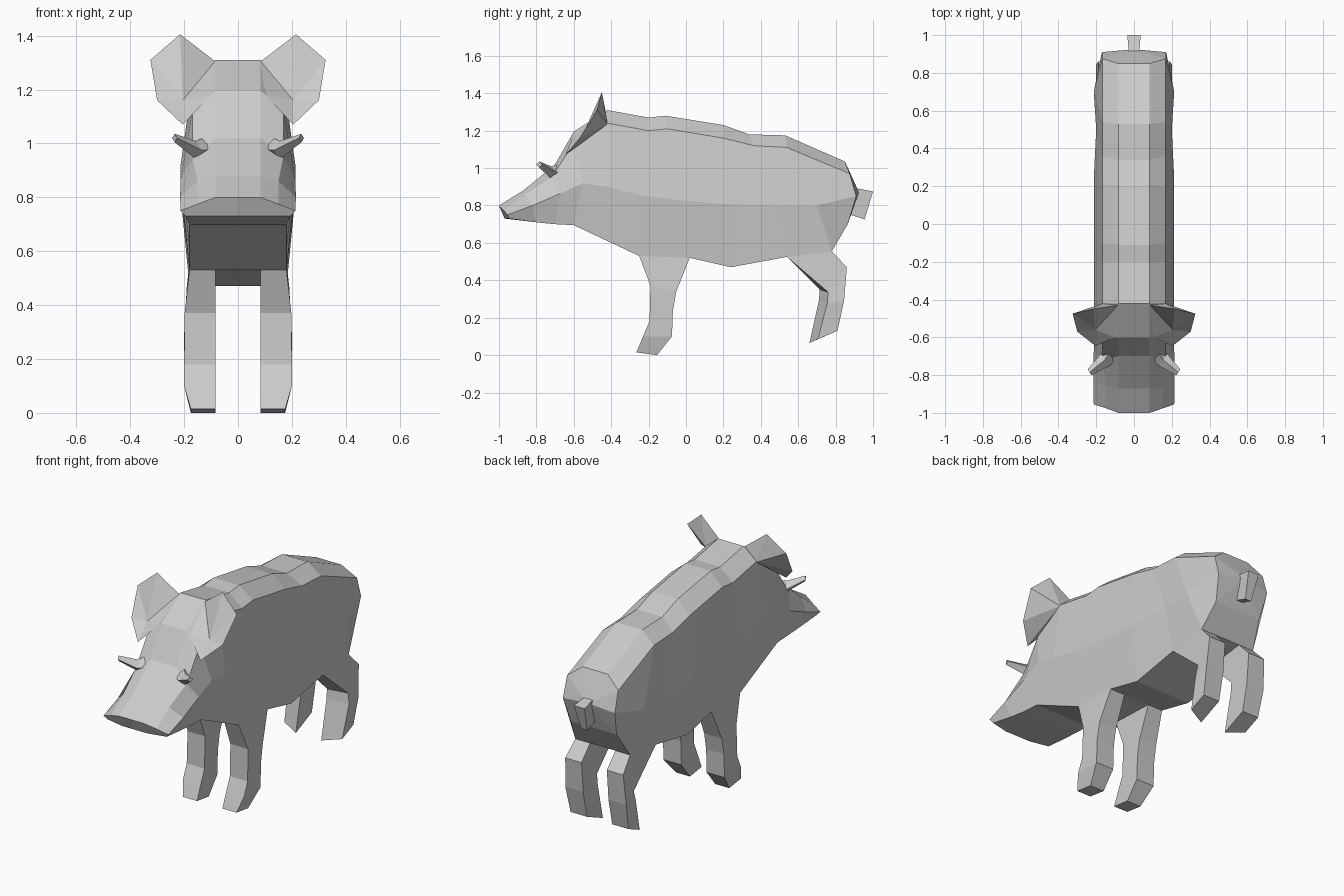
import bpy, bmesh


def finish(name, bm):
    """Mirror the right half across x = 0 and make an object."""
    bmesh.ops.mirror(bm, geom=bm.verts[:] + bm.edges[:] + bm.faces[:],
                     axis='X', merge_dist=0.0005)
    bmesh.ops.recalc_face_normals(bm, faces=bm.faces[:])
    me = bpy.data.meshes.new(name)
    bm.to_mesh(me)
    bm.free()
    ob = bpy.data.objects.new(name, me)
    bpy.context.collection.objects.link(ob)
    return ob


def bridge(bm, a, b, closed=False):
    n = len(a)
    for i in range(n if closed else n - 1):
        j = (i + 1) % n
        bm.faces.new((a[i], a[j], b[j], b[i]))


# Body stations, snout to rump:
# back y, z | shoulder y, z | flank x, y, z | belly edge x, y, z
STATIONS = [
    (-1.00, 0.80, -0.975, 0.775, 0.213, -0.955, 0.75, 0.195, -0.945, 0.73),
    (-0.87, 0.88, -0.86, 0.86, 0.215, -0.82, 0.80, 0.185, -0.80, 0.71),
    (-0.70, 1.02, -0.72, 0.95, 0.213, -0.67, 0.865, 0.18, -0.70, 0.70),
    (-0.60, 1.195, -0.60, 1.13, 0.213, -0.55, 0.92, 0.18, -0.60, 0.695),
    (-0.42, 1.31, -0.42, 1.24, 0.213, -0.42, 0.90, 0.18, -0.42, 0.61),
    (-0.20, 1.27, -0.20, 1.20, 0.213, -0.25, 0.855, 0.18, -0.25, 0.53),
    (-0.11, 1.28, -0.10, 1.21, 0.213, 0.00, 0.825, 0.18, 0.02, 0.52),
    (0.20, 1.23, 0.20, 1.16, 0.213, 0.24, 0.805, 0.18, 0.24, 0.47),
    (0.34, 1.18, 0.36, 1.12, 0.20, 0.50, 0.80, 0.18, 0.54, 0.525),
    (0.53, 1.175, 0.54, 1.11, 0.213, 0.70, 0.80, 0.18, 0.78, 0.555),
    (0.85, 1.035, 0.875, 0.97, 0.17, 0.91, 0.85, 0.15, 0.865, 0.70),
]
# Leg rings: front y, z | back y, z | outer x
FRONT_LEG = [(-0.19, 0.37, -0.052, 0.34, 0.198), (-0.195, 0.18, -0.07, 0.24, 0.20),
             (-0.23, 0.10, -0.075, 0.10, 0.20), (-0.265, 0.015, -0.155, 0.0, 0.175)]
BACK_LEG = [(0.715, 0.35, 0.86, 0.47, 0.19), (0.71, 0.29, 0.845, 0.29, 0.20),
            (0.66, 0.065, 0.81, 0.13, 0.19)]
INNER = 0.083

# Body with legs
bm = bmesh.new()
rings = []
for i, (ty, tz, sy, sz, fx, fy, fz, bx, by, bz) in enumerate(STATIONS):
    sx = 0.15 if i < 2 else 0.168
    ny = by - 0.025 if i == 0 else by
    pts = [(0, ny, bz), (INNER, ny, bz), (bx, by, bz), (fx, fy, fz),
           (sx, sy, sz), (INNER, ty, tz), (0, ty, tz)]
    rings.append([bm.verts.new(p) for p in pts])

for i in range(len(rings) - 1):
    a, b = rings[i], rings[i + 1]
    for k in range(6):
        if not (k == 1 and i in (5, 8)):      # openings where legs attach
            bm.faces.new((a[k], a[k + 1], b[k + 1], b[k]))
bm.faces.new(rings[0])
rump = bm.verts.new((0, 0.925, 0.87))
for k in range(6):
    bm.faces.new((rings[-1][k], rings[-1][k + 1], rump))

for i, leg, skew in ((5, FRONT_LEG, 0.0), (8, BACK_LEG, 0.045)):
    prev = [rings[i][1], rings[i][2], rings[i + 1][2], rings[i + 1][1]]
    for yf, zf, yb, zb, xo in leg:
        ring = [bm.verts.new(p) for p in
                ((INNER, yf, zf), (xo, yf + skew, zf - skew * 0.3 if zf > 0.1 else zf + 0.02 * (skew > 0)),
                 (xo, yb, zb), (INNER, yb, zb))]
        bridge(bm, prev, ring, closed=True)
        prev = ring
    bm.faces.new(prev)
finish("boar_body", bm)

# Ears: cupped front, folded back to a root behind the head
bm = bmesh.new()
rim = [bm.verts.new(p) for p in
       ((0.085, -0.43, 1.305), (0.215, -0.45, 1.405), (0.325, -0.475, 1.31),
        (0.30, -0.57, 1.16), (0.205, -0.645, 1.07), (0.10, -0.60, 1.18))]
cup = bm.verts.new((0.205, -0.56, 1.16))
root = bm.verts.new((0.165, -0.42, 1.235))
for k in range(6):
    for hub in (cup, root):
        bm.faces.new((rim[k], rim[(k + 1) % 6], hub))
finish("ears", bm)

# Tusks: four-sided, bent and tapering outward
bm = bmesh.new()
prev = None
for x, y, z, r in ((0.105, -0.65, 0.98, 0.05), (0.155, -0.72, 0.975, 0.034),
                   (0.235, -0.785, 1.02, 0.016)):
    ring = [bm.verts.new(p) for p in
            ((x - r * 0.6, y - r, z), (x, y, z - r), (x + r * 0.6, y + r, z), (x, y, z + r))]
    if prev:
        bridge(bm, prev, ring, closed=True)
    else:
        bm.faces.new(ring)
    prev = ring
bm.faces.new(prev)
finish("tusks", bm)

# Tail: short wedge, narrower toward its tip
bm = bmesh.new()
side = ((0.87, 0.90, 0.025), (1.00, 0.875, 0.035), (0.955, 0.725, 0.02), (0.88, 0.75, 0.02))
mid = [bm.verts.new((0, y, z)) for y, z, x in side]
out = [bm.verts.new((x, y, z)) for y, z, x in side]
bridge(bm, mid, out, closed=True)
bm.faces.new(out)
finish("tail", bm)
